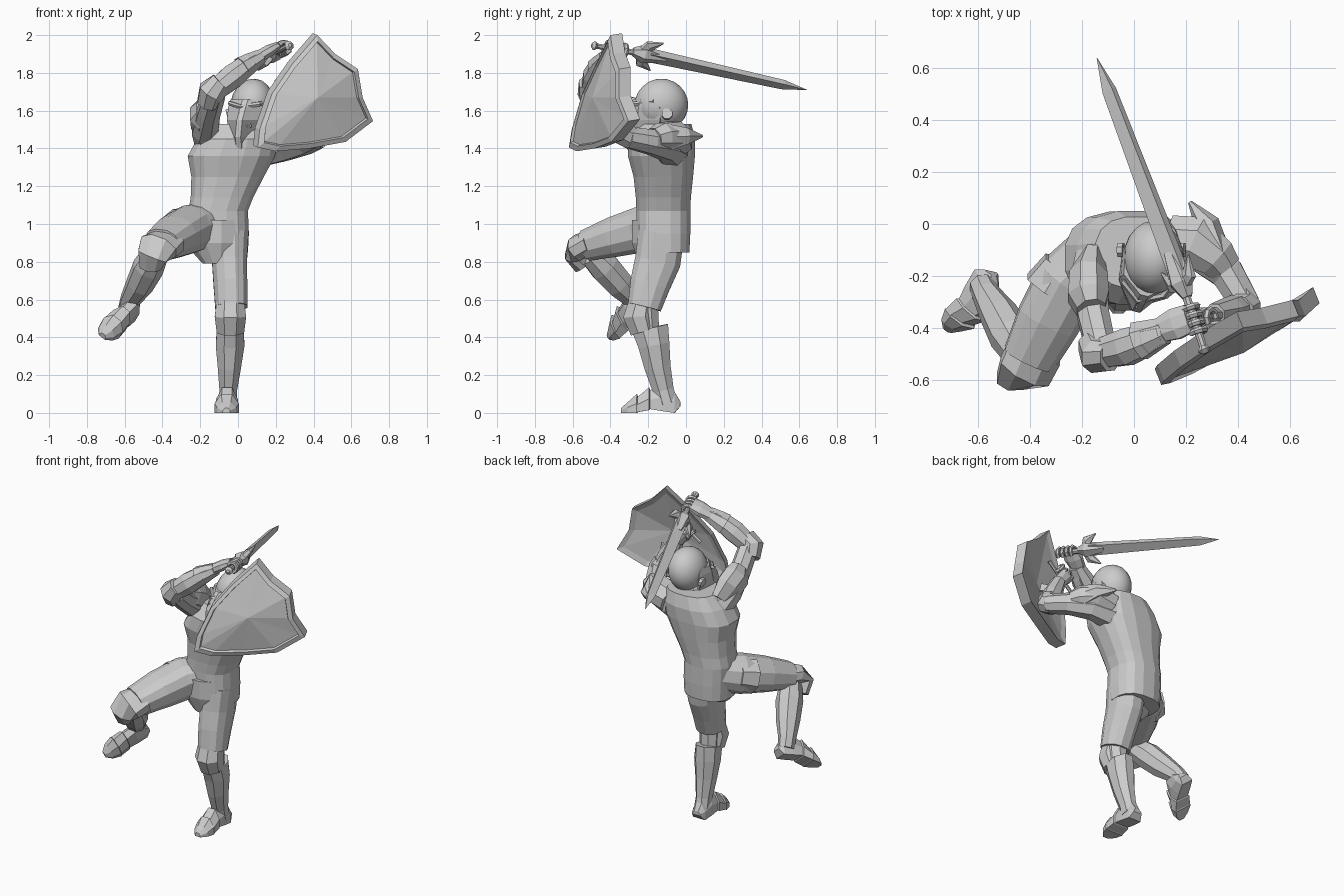
import bpy, bmesh, math
from mathutils import Vector as V, Matrix


def finish(name, bm, smooth=False):
    bmesh.ops.recalc_face_normals(bm, faces=bm.faces)
    me = bpy.data.meshes.new(name)
    bm.to_mesh(me)
    bm.free()
    ob = bpy.data.objects.new(name, me)
    bpy.context.collection.objects.link(ob)
    for p in me.polygons:
        p.use_smooth = smooth
    return ob


def loft(name, rings):
    bm = bmesh.new()
    rows = [[bm.verts.new(p) for p in r] for r in rings]
    n = len(rows[0])
    for a, b in zip(rows, rows[1:]):
        for i in range(n):
            j = (i + 1) % n
            bm.faces.new((a[i], a[j], b[j], b[i]))
    bm.faces.new(rows[0])
    bm.faces.new(rows[-1])
    return finish(name, bm)


def limb(name, pts, n=8, ref=(1, 0, 0), power=1.0, flat=False):
    """Loft of x, y, z, width radius, depth radius stations; flat keeps rings level."""
    P = [V(p[:3]) for p in pts]
    rings = []
    for i, p in enumerate(pts):
        t = (P[min(i + 1, len(P) - 1)] - P[max(i - 1, 0)]).normalized()
        if flat:
            t = V((0, 0, 1))
        u = V(ref) - t * t.dot(V(ref))
        u.normalize()
        w = t.cross(u)
        ring = []
        for k in range(n):
            a = 2 * math.pi * (k + .5) / n
            c, s = math.cos(a), math.sin(a)
            ring.append(P[i] + u * math.copysign(abs(c) ** power, c) * p[3]
                        + w * math.copysign(abs(s) ** power, s) * p[4])
        rings.append(ring)
    return loft(name, rings)


# torso: breastplate, waist and skirt
limb("torso", [(-.1, -.115, .85, .155, .135), (-.1, -.12, .95, .16, .145), (-.105, -.12, 1.07, .16, .145),
               (-.085, -.12, 1.14, .168, .148), (-.055, -.12, 1.25, .195, .16), (-.035, -.13, 1.36, .235, .18),
               (-.005, -.13, 1.45, .215, .182), (.015, -.11, 1.53, .165, .14)], 16, power=.8, flat=True)
limb("pelvis", [(-.11, -.18, .79, .08, .07), (-.13, -.17, .9, .16, .12), (-.13, -.15, 1.02, .16, .14)], 12, flat=True)
limb("neck", [(.03, -.13, 1.48, .09, .09), (.05, -.14, 1.56, .075, .08)], 10)

# helmet skull
bm = bmesh.new()
bmesh.ops.create_uvsphere(bm, u_segments=20, v_segments=12, radius=1)
tilt = Matrix.Rotation(math.radians(10), 4, 'Y')
bmesh.ops.transform(bm, verts=bm.verts, matrix=Matrix.Translation((.075, -.13, 1.63)) @ tilt
                    @ Matrix.Diagonal((.115, .142, .14, 1)))
finish("helmet", bm, True)


# pointed visor with breathing slits
def visor_ring(z, half, back, side, nose, cx):
    prof = [(-half, back), (-half * .85, side), (-.015, nose), (.015, nose), (half * .85, side), (half, back)]
    turn = Matrix.Rotation(math.radians(-14), 4, 'Z')
    return [V((cx, -.13, z)) + turn @ V((x, y, 0)) for x, y in prof]


loft("visor", [visor_ring(1.66, .112, .0, -.09, -.15, .075), visor_ring(1.62, .118, .02, -.1, -.18, .07),
               visor_ring(1.55, .112, .02, -.11, -.215, .06), visor_ring(1.46, .085, .0, -.09, -.21, .05),
               visor_ring(1.37, .02, -.11, -.13, -.17, .05)])
for i in range(4):
    x = .0 + i * .022
    limb("visor_slit", [(x, -.325 + i * .012, 1.51, .005, .012), (x + .01, -.315 + i * .012, 1.59, .005, .012)], 4)
limb("eye_ridge", [(-.045, -.22, 1.64, .012, .012), (.015, -.295, 1.62, .014, .014),
                   (.11, -.275, 1.635, .014, .014), (.18, -.17, 1.65, .012, .012)], 6, (0, 0, 1))
for a, b in ((-.06, -.04), (.17, .195)):
    limb("visor_pivot", [(a, -.1, 1.58, .03, .03), (b, -.1, 1.585, .03, .03)], 8, (0, 0, 1))

# standing leg
limb("standing_thigh", [(-.05, -.13, .95, .11, .125), (-.045, -.15, .8, .095, .125), (-.04, -.19, .68, .092, .11),
                        (-.035, -.22, .56, .088, .092)], 12, power=.85)
limb("standing_knee_joint", [(-.035, -.215, .6, .07, .07), (-.04, -.2, .4, .065, .065)], 8)
limb("standing_knee_guard", [(-.04, -.235, .58, .08, .075), (-.04, -.25, .51, .09, .09),
                             (-.04, -.225, .43, .078, .075)], 8)
limb("standing_greave", [(-.04, -.19, .45, .077, .105), (-.042, -.17, .36, .082, .09), (-.046, -.15, .24, .066, .075),
                         (-.052, -.12, .12, .05, .06), (-.054, -.1, .05, .052, .06)], 8)
# raised leg
limb("raised_thigh", [(-.15, -.12, 1.0, .12, .11), (-.25, -.22, .975, .13, .125), (-.33, -.37, .935, .125, .11),
                      (-.405, -.52, .89, .105, .085)], 12, power=.85)
limb("hip_plate", [(-.25, -.17, .99, .11, .1), (-.3, -.26, .965, .135, .12)], 8)
limb("raised_knee_guard", [(-.38, -.49, .905, .115, .07), (-.42, -.565, .88, .115, .07), (-.455, -.59, .83, .085, .055),
                           (-.465, -.55, .77, .06, .045)], 8)
limb("raised_greave", [(-.435, -.5, .84, .07, .07), (-.475, -.43, .77, .085, .085), (-.52, -.35, .68, .075, .078),
                       (-.57, -.27, .6, .055, .058), (-.585, -.235, .55, .052, .052)], 8)


# armoured shoes share one shape
def shoe(name, heel, fwd, up):
    f = V(fwd).normalized()
    s = f.cross(V(up)).normalized()
    u = s.cross(f)
    rings = []
    for d, w, lo, h in ((0, .03, .035, .06), (.03, .045, 0, .11), (.1, .05, .01, .15), (.16, .05, .02, .12),
                        (.165, .057, .015, .135), (.225, .062, .004, .085), (.23, .064, 0, .1),
                        (.28, .05, 0, .055), (.315, .02, .0, .025)):
        rings.append([V(heel) + f * d + s * x * w + u * z for x, z in
                      ((-1, lo), (-1, lo + (h - lo) * .5), (-.45, h), (.45, h), (1, lo + (h - lo) * .5), (1, lo))])
    loft(name, rings)


shoe("standing_shoe", (-.055, -.03, 0), (-.02, -1, 0), (0, 0, 1))
shoe("raised_shoe", (-.565, -.16, .525), (-.45, -.7, -.36), (.43, -.58, .69))

# right arm raised overhead
limb("right_upper_arm", [(-.14, -.13, 1.42, .09, .09), (-.175, -.22, 1.5, .075, .085), (-.155, -.36, 1.59, .065, .07),
                         (-.125, -.49, 1.69, .062, .065)], 8)
limb("right_pauldron", [(-.16, -.15, 1.47, .05, .1), (-.175, -.21, 1.54, .08, .11), (-.175, -.28, 1.58, .085, .1),
                        (-.165, -.33, 1.61, .06, .08)], 8)
limb("right_elbow_guard", [(-.16, -.46, 1.64, .06, .065), (-.14, -.505, 1.7, .075, .075),
                           (-.09, -.51, 1.75, .06, .06)], 8)
limb("right_forearm", [(-.13, -.5, 1.7, .06, .06), (-.03, -.475, 1.78, .075, .07), (.06, -.44, 1.85, .065, .058),
                       (.11, -.42, 1.885, .045, .04)], 8, (0, 1, 0))
limb("right_cuff", [(.02, -.45, 1.825, .08, .065), (.12, -.41, 1.885, .055, .042)], 8, (0, 1, 0))
limb("right_palm", [(.1, -.41, 1.88, .05, .035), (.16, -.385, 1.915, .065, .034), (.21, -.365, 1.945, .06, .02)],
     8, (0, 1, 0))
# left arm behind the shield
limb("left_upper_arm", [(.13, -.08, 1.4, .1, .1), (.25, -.1, 1.42, .09, .085), (.36, -.19, 1.435, .07, .07),
                        (.43, -.31, 1.46, .06, .06)], 8, (0, 0, 1))
limb("left_pauldron", [(.15, -.06, 1.43, .09, .1), (.24, -.07, 1.46, .09, .11), (.32, -.13, 1.46, .08, .085),
                       (.35, -.17, 1.45, .06, .07)], 8, (0, 0, 1))
limb("left_pauldron_wing", [(.215, .085, 1.465, .008, .008), (.28, -.0, 1.465, .05, .05),
                            (.32, -.12, 1.46, .085, .055)], 6, (0, 0, 1))
limb("left_elbow_guard", [(.41, -.28, 1.45, .06, .065), (.42, -.32, 1.47, .072, .07), (.405, -.335, 1.52, .06, .06)], 8)
limb("left_forearm", [(.42, -.32, 1.46, .058, .058), (.37, -.34, 1.56, .065, .06), (.31, -.35, 1.68, .045, .045)], 8)
limb("left_palm", [(.32, -.35, 1.66, .04, .03), (.25, -.35, 1.75, .05, .03)], 8)


# fingers curl round a handle
def fingers(name, a, b, start, r=.032):
    a, b = V(a), V(b)
    t = (b - a).normalized()
    u = V((0, 0, 1)) - t * t.z
    u.normalize()
    w = t.cross(u)
    for k in range(4):
        c = a.lerp(b, (k + .5) / 4)
        pts = []
        for i in range(6):
            ang = math.radians(start + i * 45)
            pts.append(tuple(c + u * math.cos(ang) * r + w * math.sin(ang) * r) + (.013, .013))
        limb(name, pts, 6, tuple(t))


fingers("right_finger", (.25, -.43, 1.935), (.21, -.31, 1.915), -60)
fingers("left_finger", (.31, -.36, 1.79), (.21, -.37, 1.72), -40)
limb("shield_handle", [(.36, -.38, 1.82, .012, .012), (.17, -.4, 1.68, .012, .012)], 6, (0, 1, 0))
limb("arm_strap", [(.44, -.37, 1.6, .035, .01), (.36, -.3, 1.58, .035, .01), (.3, -.42, 1.55, .035, .01)], 4, (0, 0, 1))

# sword along one axis
tip, guard, pommel = V((-.143, .64, 1.71)), V((.175, -.2, 1.895)), V((.272, -.49, 1.945))
t = (tip - guard).normalized()
stations = [(0, .054, .032), (.03, .05, .028), (.85, .034, .02), (1, .001, .001)]
limb("sword_blade", [tuple(guard.lerp(tip, f)) + (w, d) for f, w, d in stations], 4, (.8, .25, .55))
limb("sword_grip", [tuple(pommel) + (.015, .015), tuple(guard) + (.018, .018)], 8)
limb("sword_pommel", [tuple(pommel - t * .01) + (.01, .01), tuple(pommel + t * .005) + (.026, .026),
                      tuple(pommel + t * .025) + (.012, .012)], 8)
limb("guard_core", [tuple(guard - t * .09) + (.022, .022), tuple(guard - t * .03) + (.05, .05),
                    tuple(guard + t * .1) + (.03, .022)], 6)
span = V((.6, .1, .75))
span = (span - t * span.dot(t)).normalized()
for s in (-1, 1):
    limb("guard_wing", [tuple(guard - t * .03) + (.04, .026), tuple(guard + span * s * .06 - t * .015) + (.033, .02),
                        tuple(guard + span * s * .095 + t * .05) + (.004, .004)], 6, tuple(t))

# heater shield: rim, recessed ridged front and a hollow back
outline = [V(p) for p in ((.105, -.62, 1.405), (.115, -.605, 1.5), (.18, -.55, 1.69), (.29, -.475, 1.85),
                          (.42, -.4, 2.0), (.515, -.385, 1.9), (.635, -.355, 1.82), (.66, -.355, 1.67),
                          (.715, -.305, 1.545), (.57, -.395, 1.435), (.38, -.485, 1.4), (.2, -.58, 1.385))]
mid = V((.42, -.49, 1.67))
back = V((-.025, .062, .01))
bm = bmesh.new()
rows = []
for scale, shift in ((.88, back * .85), (1, back), (1, back * 0), (.9, back * -.1), (.88, back * .12)):
    rows.append([bm.verts.new(mid.lerp(p, scale) + shift) for p in outline])
for a, b in zip(rows, rows[1:]):
    for i in range(12):
        j = (i + 1) % 12
        bm.faces.new((a[i], a[j], b[j], b[i]))
for row, c in ((rows[0], mid + back * .7), (rows[-1], mid - back * .1)):
    cv = bm.verts.new(c)
    for i in range(12):
        bm.faces.new((row[i], row[(i + 1) % 12], cv))
finish("shield", bm)
